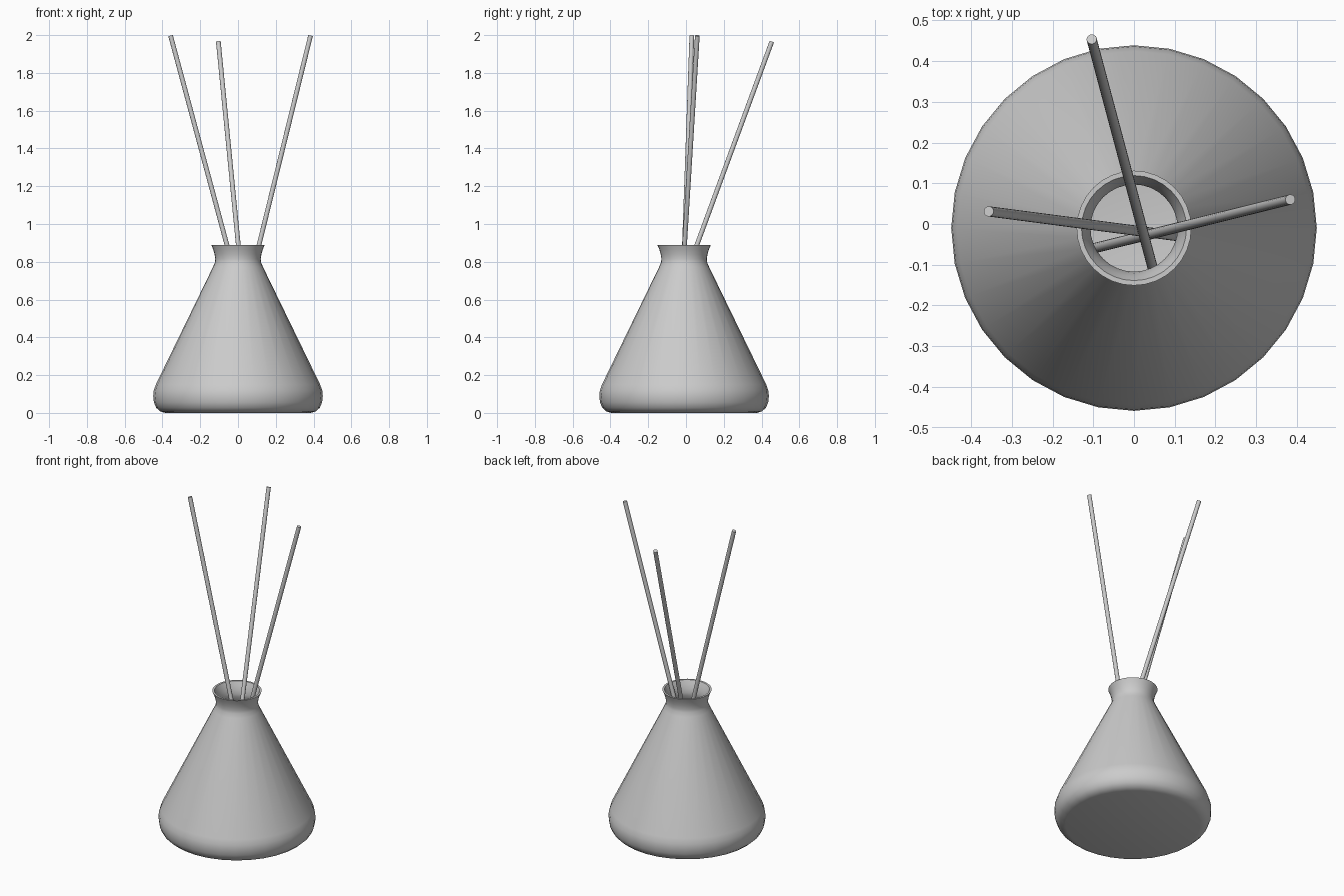
import bpy, bmesh, math
from mathutils import Vector

if "Cube" in bpy.data.objects:
    bpy.data.objects.remove(bpy.data.objects["Cube"])

SEG = 32
CY = -0.01  # bottle axis offset in y


def finish(bm, name, angle):
    bmesh.ops.recalc_face_normals(bm, faces=bm.faces)
    me = bpy.data.meshes.new(name)
    bm.to_mesh(me)
    bm.free()
    ob = bpy.data.objects.new(name, me)
    bpy.context.collection.objects.link(ob)
    bpy.ops.object.select_all(action='DESELECT')
    ob.select_set(True)
    bpy.context.view_layer.objects.active = ob
    bpy.ops.object.shade_smooth_by_angle(angle=math.radians(angle))
    return ob


def lathe(name, profile):
    bm = bmesh.new()
    rings = []
    for r, z in profile:
        rings.append([bm.verts.new((r * math.cos(2 * math.pi * i / SEG),
                                    CY + r * math.sin(2 * math.pi * i / SEG), z))
                      for i in range(SEG)])
    for a, b in zip(rings, rings[1:]):
        for i in range(SEG):
            j = (i + 1) % SEG
            bm.faces.new((a[i], a[j], b[j], b[i]))
    bm.faces.new(rings[0])
    bm.faces.new(rings[-1])
    return finish(bm, name, 40)


def reed(name, bottom, top, radius=0.0125):
    a, b = Vector(bottom), Vector(top)
    d = b - a
    bm = bmesh.new()
    bmesh.ops.create_cone(bm, cap_ends=True, segments=16, radius1=radius,
                          radius2=radius, depth=d.length)
    ob = finish(bm, name, 40)
    ob.rotation_euler = d.to_track_quat('Z', 'Y').to_euler()
    ob.location = (a + b) / 2
    return ob


# bottle: outer wall up to the flared rim, then inner wall down to the floor
outer = [(0.385, 0.0), (0.412, 0.008), (0.433, 0.027), (0.445, 0.055),
         (0.449, 0.09), (0.446, 0.118), (0.435, 0.15),
         (0.132, 0.773), (0.122, 0.797), (0.120, 0.815), (0.124, 0.84),
         (0.131, 0.865), (0.141, 0.888)]
inner = [(0.129, 0.888), (0.119, 0.865), (0.111, 0.84), (0.107, 0.815),
         (0.109, 0.797), (0.118, 0.773), (0.421, 0.147), (0.434, 0.09),
         (0.421, 0.035), (0.385, 0.014)]
lathe("bottle", outer + inner)

# three diffuser reeds
reed("reed_left", (0.17, -0.038, 0.04), (-0.357, 0.031, 1.997))
reed("reed_back", (0.085, -0.255, 0.04), (-0.104, 0.454, 1.965))
reed("reed_right", (-0.10, -0.06, 0.03), (0.384, 0.06, 1.997))
